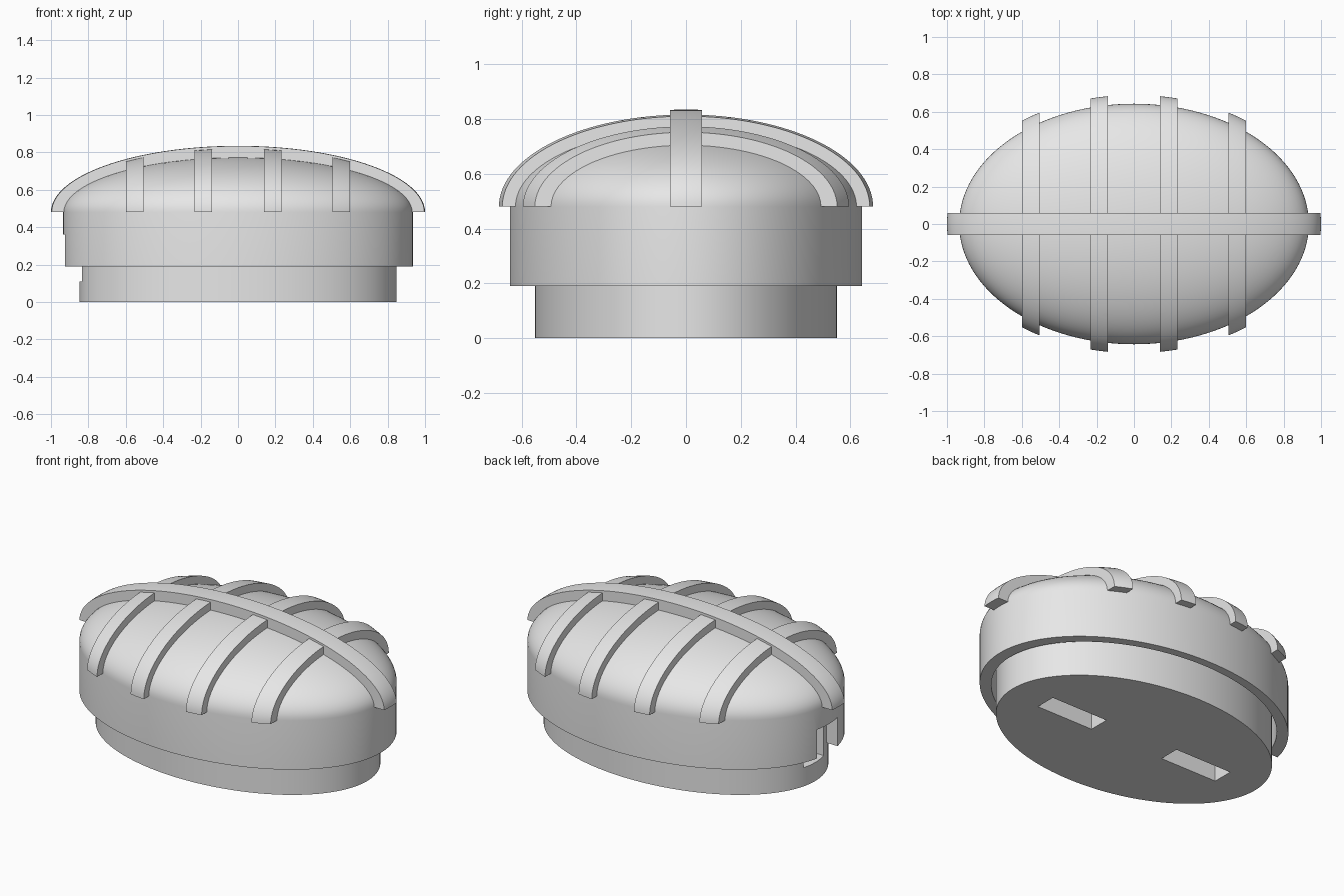
import bpy, bmesh, math
from mathutils import Vector, Matrix

if "Cube" in bpy.data.objects:
    bpy.data.objects.remove(bpy.data.objects["Cube"], do_unlink=True)

RIM = 0.48      # height where the wall turns into the dome
SEGMENTS = 128

grey = bpy.data.materials.new("plain_grey")
grey.use_nodes = True
grey.diffuse_color = (0.8, 0.8, 0.8, 1)
grey.node_tree.nodes["Principled BSDF"].inputs["Base Color"].default_value = (0.8, 0.8, 0.8, 1)


def make_object(name, bm):
    bmesh.ops.recalc_face_normals(bm, faces=bm.faces[:])
    mesh = bpy.data.meshes.new(name)
    bm.to_mesh(mesh)
    bm.free()
    mesh.materials.append(grey)
    obj = bpy.data.objects.new(name, mesh)
    bpy.context.collection.objects.link(obj)
    return obj


def activate(obj):
    bpy.ops.object.select_all(action='DESELECT')
    obj.select_set(True)
    bpy.context.view_layer.objects.active = obj


def smooth(obj):
    activate(obj)
    bpy.ops.object.shade_smooth_by_angle(angle=math.radians(30))


def oval_lathe(name, profile, half_x, half_y):
    """Spin a (radius, height) profile and stretch it to an oval."""
    bm = bmesh.new()
    verts = [bm.verts.new((r, 0, z)) for r, z in profile]
    edges = [bm.edges.new(pair) for pair in zip(verts, verts[1:])]
    bmesh.ops.spin(bm, geom=verts + edges, cent=(0, 0, 0), axis=(0, 0, 1),
                   angle=math.tau, steps=SEGMENTS, use_duplicate=False)
    bmesh.ops.remove_doubles(bm, verts=bm.verts[:], dist=1e-5)
    bmesh.ops.scale(bm, vec=(half_x, half_y, 1), verts=bm.verts[:])
    return make_object(name, bm)


def cut_box(target, low, high):
    """Subtract a box given by two corners."""
    low, high = Vector(low), Vector(high)
    bm = bmesh.new()
    bmesh.ops.create_cube(bm, size=1, matrix=Matrix.Translation((low + high) / 2)
                          @ Matrix.Diagonal((high - low).to_4d()))
    cutter = make_object("cutter", bm)
    cutter.hide_render = True
    mod = target.modifiers.new("cut", 'BOOLEAN')
    mod.operation, mod.solver, mod.object = 'DIFFERENCE', 'EXACT', cutter
    activate(target)
    bpy.ops.object.modifier_apply(modifier=mod.name)
    bpy.data.objects.remove(cutter, do_unlink=True)


def rib(name, axis, start, end, height):
    """Slice of an enlarged dome between two parallel planes."""
    bm = bmesh.new()
    bmesh.ops.create_uvsphere(bm, u_segments=SEGMENTS, v_segments=64, radius=1)
    bmesh.ops.scale(bm, vec=(1.0, 0.69, height), verts=bm.verts[:])
    bmesh.ops.translate(bm, vec=(0, 0, RIM), verts=bm.verts[:])
    planes = [(axis * start, -axis), (axis * end, axis),
              (Vector((0, 0, RIM)), Vector((0, 0, -1)))]
    for point, normal in planes:
        cut = bmesh.ops.bisect_plane(bm, geom=bm.verts[:] + bm.edges[:] + bm.faces[:],
                                     plane_co=point, plane_no=normal, clear_outer=True)
        bmesh.ops.holes_fill(bm, edges=[e for e in bm.edges if e.is_boundary], sides=0)
    smooth(make_object(name, bm))


# Domed cover, hollow underneath, with a thick wall
steps = 24
arc = [math.pi / 2 * i / steps for i in range(steps + 1)]
dome = [(math.cos(a), RIM + 0.293 * math.sin(a)) for a in arc]
dome[-1] = (0, dome[-1][1])
cover = oval_lathe("domed_cover", [(0, 0.40), (0.925, 0.40), (0.925, 0.19), (1, 0.19)] + dome,
                   0.935, 0.643)

# Oval base that sits inside the cover
base = oval_lathe("oval_base", [(0, 0), (1, 0), (1, 0.42), (0, 0.42)], 0.847, 0.552)

# End port through cover and base
for part in (cover, base):
    cut_box(part, (-1.2, -0.095, 0.11), (-0.7, 0.095, 0.36))

# Two slots in the underside
for low, high in ((-0.62, -0.245), (0.245, 0.62)):
    cut_box(base, (low, -0.062, -0.1), (high, 0.062, 0.13))

smooth(cover)
smooth(base)

# Long rib and four cross ribs
X, Y = Vector((1, 0, 0)), Vector((0, 1, 0))
rib("long_rib", Y, -0.058, 0.058, 0.355)
for side, word in ((1, "left"), (-1, "right")):
    for place, inner, outer in (("inner", 0.138, 0.232), ("outer", 0.505, 0.6)):
        rib(f"{word}_{place}_rib", X * side, inner, outer, 0.34)
